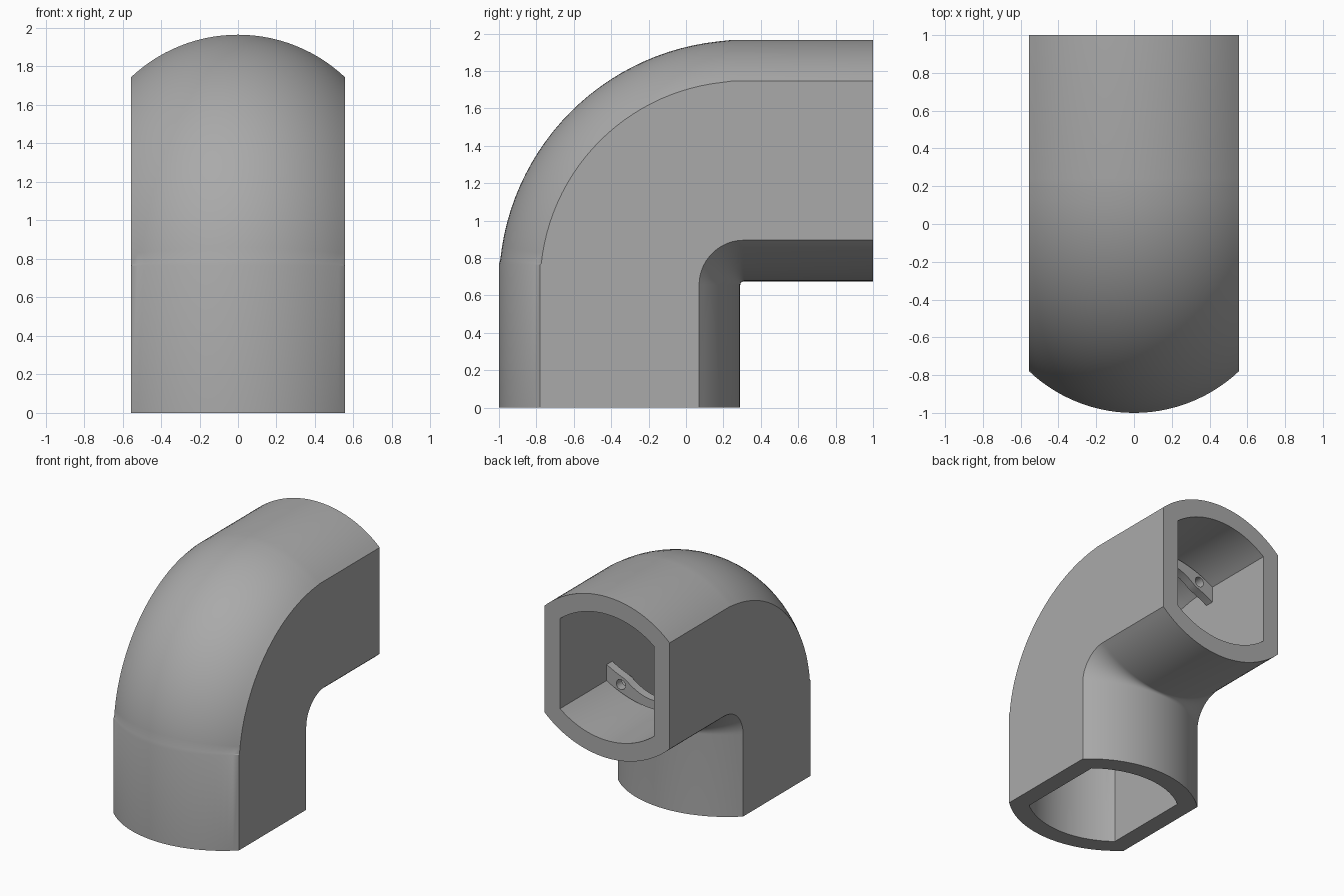
import bpy, bmesh
from math import sin, cos, asin, radians, sqrt

cube = bpy.data.objects.get("Cube")
if cube:
    bpy.data.objects.remove(cube)

grey = bpy.data.materials.new("plain grey")
grey.use_nodes = True
colour = (0.4, 0.4, 0.4, 1)
grey.diffuse_color = colour
grey.node_tree.nodes["Principled BSDF"].inputs["Base Color"].default_value = colour

BEND_Y, BEND_Z, MID_R = 0.31, 0.655, 0.665   # bend centre and centreline radius
ARC_R, ARC_SHIFT, HALF_W, WALL = 0.81, 0.165, 0.555, 0.14


def finish(bm, name, angle=30):
    bmesh.ops.recalc_face_normals(bm, faces=bm.faces)
    mesh = bpy.data.meshes.new(name)
    bm.to_mesh(mesh)
    bm.free()
    obj = bpy.data.objects.new(name, mesh)
    bpy.context.collection.objects.link(obj)
    mesh.materials.append(grey)
    bpy.ops.object.select_all(action='DESELECT')
    obj.select_set(True)
    bpy.context.view_layer.objects.active = obj
    bpy.ops.object.shade_smooth_by_angle(angle=radians(angle))
    return obj


def section(inset, steps=28):
    """Flat-sided section with two bowed ends, as (x, radial offset)."""
    r, w = ARC_R - inset, HALF_W - inset
    a = asin(w / r)
    bow = [(r * sin(t), r * cos(t) - ARC_SHIFT)
           for t in (-a + 2 * a * i / steps for i in range(steps + 1))]
    return bow + [(-x, -o) for x, o in bow]


def ring(bm, profile, angle, step):
    """Section turned about the bend centre; step moves its outer side along the arm."""
    verts = []
    for x, o in profile:
        r, push = MID_R + o, min(max(o / 0.42, 0), 1)
        y = BEND_Y - r * cos(angle)
        z = BEND_Z + r * sin(angle)
        if step == "start":
            z += 0.11 * push
        elif step == "end":
            y -= 0.07 * push
        elif step == "foot":
            z = 0
        elif step == "mouth":
            y = 1
        verts.append(bm.verts.new((x, y, z)))
    return verts


def bridge(bm, a, b):
    for i in range(len(a)):
        j = (i + 1) % len(a)
        bm.faces.new((a[i], a[j], b[j], b[i]))


# Hollow elbow: outer and inner skins swept along the same path, joined at the rims
bm = bmesh.new()
quarter = radians(90)
stations = [(0, "foot"), (0, "start")]
stations += [(radians(d), "") for d in range(6, 85, 3)]
stations += [(quarter, "end"), (quarter, "mouth")]
skins = []
for inset in (0, WALL):
    profile = section(inset)
    rings = [ring(bm, profile, a, s) for a, s in stations]
    for a, b in zip(rings, rings[1:]):
        bridge(bm, a, b)
    skins.append(rings)
for end in (0, -1):
    bridge(bm, skins[0][end], skins[1][end])
finish(bm, "elbow_pipe")


# Arched brackets inside the mouth, with a screw hole at each end
def bracket(name, side):
    bm = bmesh.new()
    half, thick, n = 0.42, 0.07, 32
    rows = []
    for i in range(n + 1):
        x = -half + 2 * half * i / n
        sag = 0.48 - 0.12 * (x / half) ** 2
        depth = 0.07 + 0.06 * min(1, (x / 0.25) ** 2)
        top, low = sag - depth, sag
        rows.append([bm.verts.new((x, y, 1.32 + side * o))
                     for y, o in ((0.34, top), (0.34 + thick, top),
                                  (0.34 + thick, low), (0.34, low))])
    for a, b in zip(rows, rows[1:]):
        bridge(bm, a, b)
    bm.faces.new(rows[0])
    bm.faces.new(rows[-1])
    obj = finish(bm, name)
    for x in (-0.29, 0.29):
        bpy.ops.mesh.primitive_cylinder_add(
            vertices=24, radius=0.04, depth=0.4,
            location=(x, 0.37, 1.32 + side * 0.36), rotation=(quarter, 0, 0))
        hole = bpy.context.object
        hole.name = name + "_hole_cutter"
        hole.hide_render = True
        hole.hide_set(True)
        cut = obj.modifiers.new("hole", 'BOOLEAN')
        cut.operation = 'DIFFERENCE'
        cut.object = hole


bracket("upper_bracket", 1)
bracket("lower_bracket", -1)
